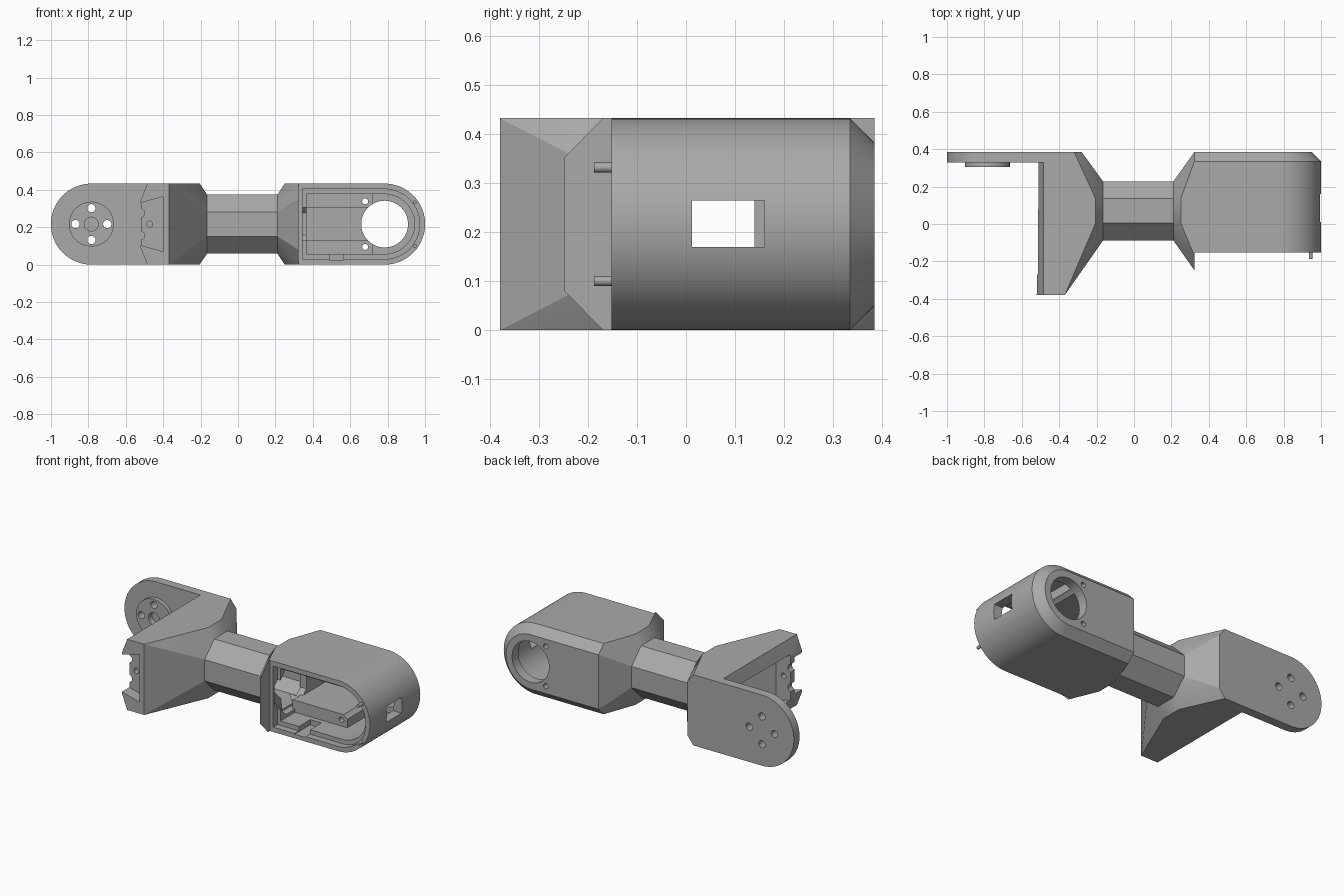
import bpy, bmesh
from math import cos, sin, pi

if "Cube" in bpy.data.objects:
    bpy.data.objects.remove(bpy.data.objects["Cube"])

grey = bpy.data.materials.new("plain grey")
grey.use_nodes = True
grey.diffuse_color = (0.4, 0.4, 0.4, 1)
grey.node_tree.nodes["Principled BSDF"].inputs["Base Color"].default_value = (0.4, 0.4, 0.4, 1)

H = 0.433          # overall height
MID = H / 2
END = 0.784        # centre of both rounded ends
TUBE_Y = 0.07      # tube axis


def hull(name, points):
    """Convex solid around a set of points."""
    bm = bmesh.new()
    for p in points:
        bm.verts.new(p)
    res = bmesh.ops.convex_hull(bm, input=bm.verts)
    junk = set(res["geom_interior"]) | set(res["geom_unused"])
    bmesh.ops.delete(bm, geom=[v for v in junk if isinstance(v, bmesh.types.BMVert)], context='VERTS')
    bmesh.ops.dissolve_limit(bm, angle_limit=0.002, verts=bm.verts, edges=bm.edges)
    bmesh.ops.recalc_face_normals(bm, faces=bm.faces)
    me = bpy.data.meshes.new(name)
    bm.to_mesh(me)
    bm.free()
    me.materials.append(grey)
    ob = bpy.data.objects.new(name, me)
    bpy.context.collection.objects.link(ob)
    return ob


def box(name, x, y, z):
    return hull(name, [(a, b, c) for a in x for b in y for c in z])


def disc(x, z, r, y, n=32):
    return [(x + r * cos(2 * pi * i / n), y, z + r * sin(2 * pi * i / n)) for i in range(n)]


def rod(name, x, z, r, y0, y1, n=32):
    return hull(name, disc(x, z, r, y0, n) + disc(x, z, r, y1, n))


def stadium(flat_x, side, r, y, n=48):
    """Outline with a straight end at flat_x and a round end on the given side."""
    arc = [(side * (END + r * cos(a)), y, MID + r * sin(a))
           for a in (-pi / 2 + pi * i / n for i in range(n + 1))]
    return arc + [(flat_x, y, MID - r), (flat_x, y, MID + r)]


def octagon(x, apothem, cy=TUBE_Y):
    r = apothem / cos(pi / 8)
    return [(x, cy + r * cos(a), MID + r * sin(a)) for a in (pi / 8 + pi / 4 * i for i in range(8))]


def mirror_z(points):
    return points + [(x, y, H - z) for x, y, z in points]


def combine(ob, others, operation='DIFFERENCE'):
    for other in others:
        other.hide_render = True
        mod = ob.modifiers.new("combine", 'BOOLEAN')
        mod.operation = operation
        mod.solver = 'EXACT'
        mod.object = other
        bpy.context.view_layer.objects.active = ob
        bpy.ops.object.modifier_apply(modifier=mod.name)
        bpy.data.objects.remove(other)


def bore():
    return hull("bore", octagon(-0.35, 0.1) + octagon(0.4, 0.1))


# Connecting tube
tube = hull("connecting_tube", octagon(-0.165, 0.157) + octagon(0.21, 0.157))
combine(tube, [bore()])

# Round-ended mounting plate with its boss
plate = hull("mounting_plate", stadium(-0.34, -1, MID, 0.33) + stadium(-0.34, -1, MID, 0.385))
combine(plate, [rod("boss", -END, MID, 0.12, 0.305, 0.34)], 'UNION')
holes = [rod("bolt", -END + 0.085 * cos(a), MID + 0.085 * sin(a), 0.022, 0.2, 0.5)
         for a in (0, pi / 2, pi, 3 * pi / 2)]
combine(plate, holes + [rod("centre", -END, MID, 0.037, 0.2, 0.34)])

# Bracket block, tapering to the tube
bracket = hull("bracket_block", octagon(-0.165, 0.157) + mirror_z([
    (-0.485, -0.38, 0), (-0.52, -0.38, 0.09), (-0.37, -0.38, 0),
    (-0.205, 0.005, 0), (-0.205, 0.135, 0), (-0.32, 0.385, 0),
    (-0.28, 0.385, 0.05), (-0.485, 0.385, 0), (-0.485, 0.385, 0.09),
    (-0.515, 0.33, 0.09)]))
channel = hull("channel", mirror_z([(x, y, z) for x, z in ((-0.6, 0.09), (-0.42, 0.06))
                                    for y in (-0.27, 0.33)]
                                   + [(-0.25, -0.07, 0.1), (-0.25, 0.2, 0.1)]))
recess = hull("recess", mirror_z([(x, y, z) for x, z in ((-0.6, 0.125), (-0.40, 0.07))
                                  for y in (-0.5, -0.31)]))
scallops = [rod("scallop", -0.525, MID + s * 0.06, 0.025, -0.4, -0.2, 12) for s in (-1, 1)]
combine(bracket, [bore(), channel, recess, rod("screw", -0.472, MID, 0.016, -0.4, -0.2)] + scallops)

# Collar between the tube and the housing
collar = hull("collar", octagon(0.21, 0.157) + mirror_z([
    (0.25, 0.005, 0), (0.25, 0.135, 0), (0.323, 0.335, 0),
    (0.323, 0.385, 0.05), (0.323, -0.17, 0), (0.323, -0.248, 0.08)]))
flare = hull("flare", octagon(0.27, 0.1) + octagon(0.34, 0.14, 0.0))
combine(collar, [bore(), flare])

# Hollow round-ended housing with a chamfered back rim
housing = hull("motor_housing", stadium(0.323, 1, MID, -0.152) + stadium(0.323, 1, MID, 0.335)
               + stadium(0.323, 1, MID - 0.05, 0.385))
lip = hull("lip", stadium(0.345, 1, 0.187, -0.3) + stadium(0.345, 1, 0.187, -0.11))
cavity = hull("cavity", stadium(0.365, 1, 0.16, -0.2) + stadium(0.365, 1, 0.16, 0.325))
opening = hull("opening", octagon(0.3, 0.14, 0.0) + octagon(0.4, 0.14, 0.0))
window = box("window", (0.85, 1.1), (0.012, 0.16), (0.17, 0.265))
combine(housing, [lip, cavity, opening, window])

# Rails either side of the pocket
rails = [box("rail", (0.35, 0.72), (0.03, 0.34), z) for z in ((0.04, 0.13), (0.305, 0.393))]
combine(housing, rails, 'UNION')
screws = [rod("screw", 0.68, MID + s * 0.122, 0.016, -0.1, 0.5) for s in (-1, 1)]
combine(housing, [rod("shaft", END, MID, 0.125, -0.1, 0.5, 64)] + screws)
combine(housing, [box("notch", (0.49, 0.565), (-0.2, 0.0), (0.025, 0.07))])

# Locating pins on the housing rim
for side, label in ((1, "upper"), (-1, "lower")):
    rod(label + "_locating_pin", 0.945, MID + side * 0.116, 0.01, -0.188, -0.1, 16)

for ob in bpy.context.scene.objects:
    ob.select_set(ob.type == 'MESH')
bpy.ops.object.shade_smooth_by_angle(angle=0.4)
